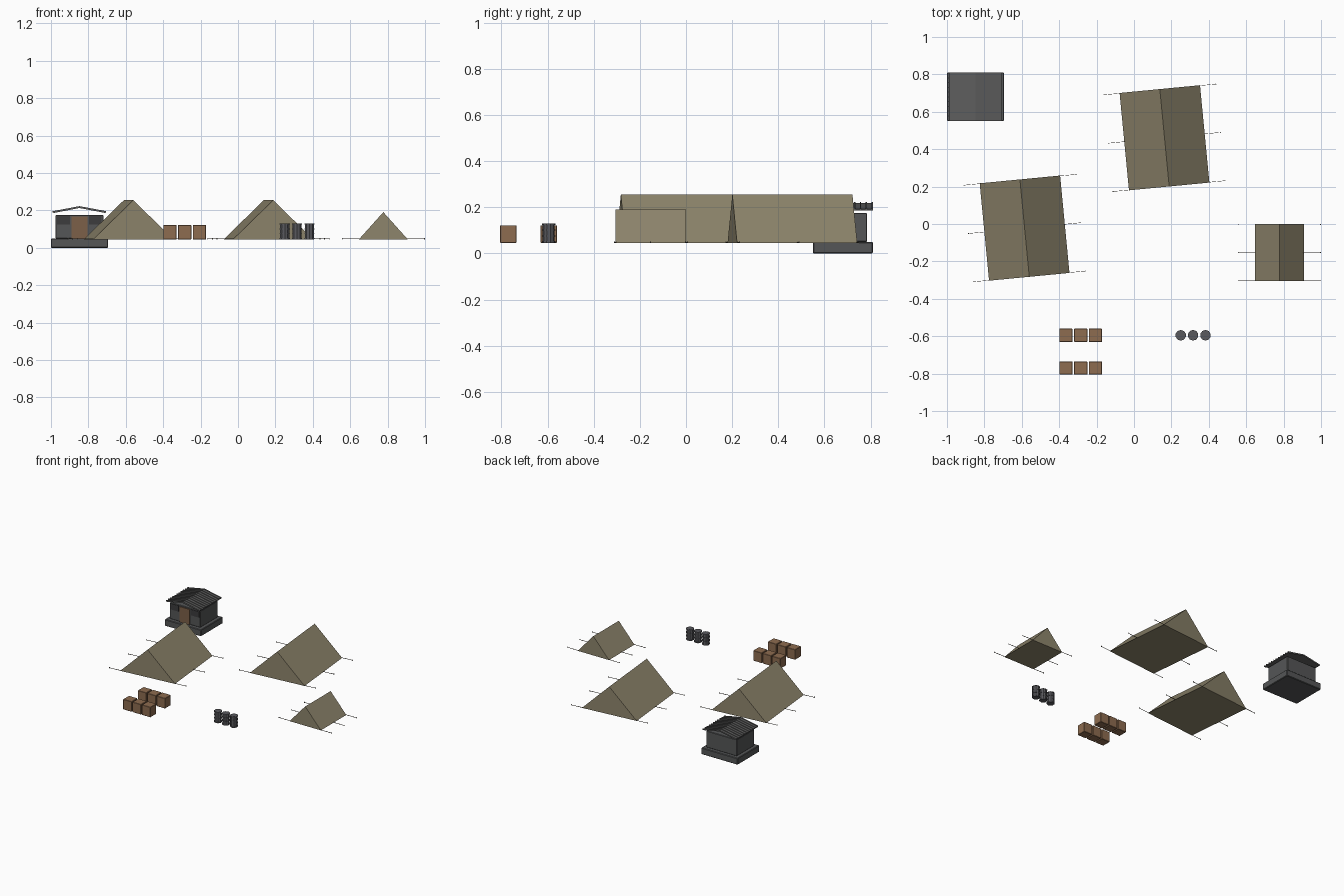
import bpy
import bmesh
import math
from mathutils import Matrix, Vector

cube = bpy.data.objects.get("Cube")
if cube:
    bpy.data.objects.remove(cube, do_unlink=True)

GROUND = 0.045


def material(name, color):
    mat = bpy.data.materials.new(name)
    mat.use_nodes = True
    mat.diffuse_color = (*color, 1)
    mat.node_tree.nodes["Principled BSDF"].inputs["Base Color"].default_value = (*color, 1)
    return mat


canvas = material("khaki canvas", (0.27, 0.235, 0.15))
rope_mat = material("dark rope", (0.10, 0.09, 0.07))
wood = material("crate wood", (0.27, 0.15, 0.08))
door_mat = material("door wood", (0.20, 0.115, 0.065))
metal = material("barrel metal", (0.10, 0.10, 0.11))
stone = material("hut stone", (0.09, 0.093, 0.095))
roof_mat = material("roof sheet", (0.11, 0.11, 0.11))
dark = material("dark trim", (0.045, 0.045, 0.047))


def finish(bm, name, mat, matrix=Matrix()):
    bm.transform(matrix)
    bmesh.ops.recalc_face_normals(bm, faces=bm.faces)
    mesh = bpy.data.meshes.new(name)
    bm.to_mesh(mesh)
    bm.free()
    mesh.materials.append(mat)
    obj = bpy.data.objects.new(name, mesh)
    bpy.context.collection.objects.link(obj)
    return obj


def box(name, mat, low, high, bevel=0, matrix=Matrix()):
    low, high = Vector(low), Vector(high)
    bm = bmesh.new()
    bmesh.ops.create_cube(bm, size=1)
    bm.transform(Matrix.Translation((low + high) / 2) @ Matrix.Diagonal((*(high - low), 1)))
    if bevel:
        bmesh.ops.bevel(bm, geom=bm.edges[:], offset=bevel, segments=1, affect='EDGES')
    return finish(bm, name, mat, matrix)


def prism(name, mat, profile, y0, y1, matrix=Matrix()):
    """Extrude an x-z outline along y."""
    bm = bmesh.new()
    face = bm.faces.new([bm.verts.new((x, y0, z)) for x, z in profile])
    ext = bmesh.ops.extrude_face_region(bm, geom=[face])
    verts = [v for v in ext["geom"] if isinstance(v, bmesh.types.BMVert)]
    bmesh.ops.translate(bm, verts=verts, vec=(0, y1 - y0, 0))
    return finish(bm, name, mat, matrix)


def tent(name, x, y, width, length, height, angle, reach):
    place = Matrix.Translation((x, y, GROUND)) @ Matrix.Rotation(math.radians(angle), 4, 'Z')
    w, l = width / 2, length / 2
    prism(name + "_canvas", canvas, [(-w, 0), (w, 0), (0, height)], -l, l, place)
    # Guy ropes and pegs along both long sides
    for side in (-1, 1):
        for row in (-1, 0, 1):
            ry = row * (l - 0.002)
            a, b = sorted((side * (w - 0.004), side * (w + reach)))
            box(name + "_guy_rope", rope_mat, (a, ry - 0.001, 0.001), (b, ry + 0.001, 0.004), matrix=place)
            p = side * (w + reach - 0.002)
            box(name + "_peg", rope_mat, (p - 0.002, ry - 0.002, 0), (p + 0.002, ry + 0.002, 0.007), matrix=place)


tent("west_tent", -0.585, -0.022, 0.432, 0.523, 0.21, 5.5, 0.087)
tent("north_tent", 0.163, 0.461, 0.432, 0.523, 0.21, 5.5, 0.087)
tent("small_tent", 0.777, -0.153, 0.262, 0.305, 0.146, 0, 0.091)

# Two rows of crates
for row_y in (-0.77, -0.595):
    for i in range(3):
        cx = -0.364 + i * 0.079
        box("crate", wood, (cx - 0.0355, row_y - 0.035, GROUND), (cx + 0.0355, row_y + 0.035, 0.122), 0.002)


# Barrels with raised hoops
def cylinder(name, mat, x, y, z0, z1, radius):
    bm = bmesh.new()
    bmesh.ops.create_cone(bm, cap_ends=True, segments=10, radius1=radius, radius2=radius, depth=z1 - z0)
    return finish(bm, name, mat, Matrix.Translation((x, y, (z0 + z1) / 2)))


for i in range(3):
    bx = 0.25 + i * 0.066
    cylinder("barrel", metal, bx, -0.595, GROUND, 0.13, 0.026)
    for hoop_z in (0.048, 0.073, 0.099, 0.124):
        cylinder("barrel_hoop", metal, bx, -0.595, hoop_z, hoop_z + 0.005, 0.0285)

# Hut plinth, walls and front details
HX = -0.8475
box("hut_plinth", stone, (-1, 0.55, 0), (-0.695, 0.81, 0.05), 0.004)
box("hut_walls", stone, (-0.975, 0.577, 0.05), (-0.72, 0.785, 0.175), 0.003)
box("hut_door", door_mat, (HX - 0.043, 0.571, 0.05), (HX + 0.043, 0.578, 0.167))
for side in (-1, 1):
    cx = HX + side * 0.085
    box("hut_window", dark, (cx - 0.034, 0.573, 0.125), (cx + 0.034, 0.578, 0.17))

# Pitched roof with ribs running down each slope
def roof_outline(reach, base, peak, thick):
    return [(HX - reach, base), (HX, peak), (HX + reach, base),
            (HX + reach, base + thick), (HX, peak + thick), (HX - reach, base + thick)]


prism("hut_roof", roof_mat, roof_outline(0.14, 0.186, 0.213, 0.006), 0.55, 0.81)
for i in range(11):
    ry = 0.55 + i * 0.0254
    prism("roof_rib", roof_mat, roof_outline(0.143, 0.188, 0.215, 0.008), ry, ry + 0.006)
